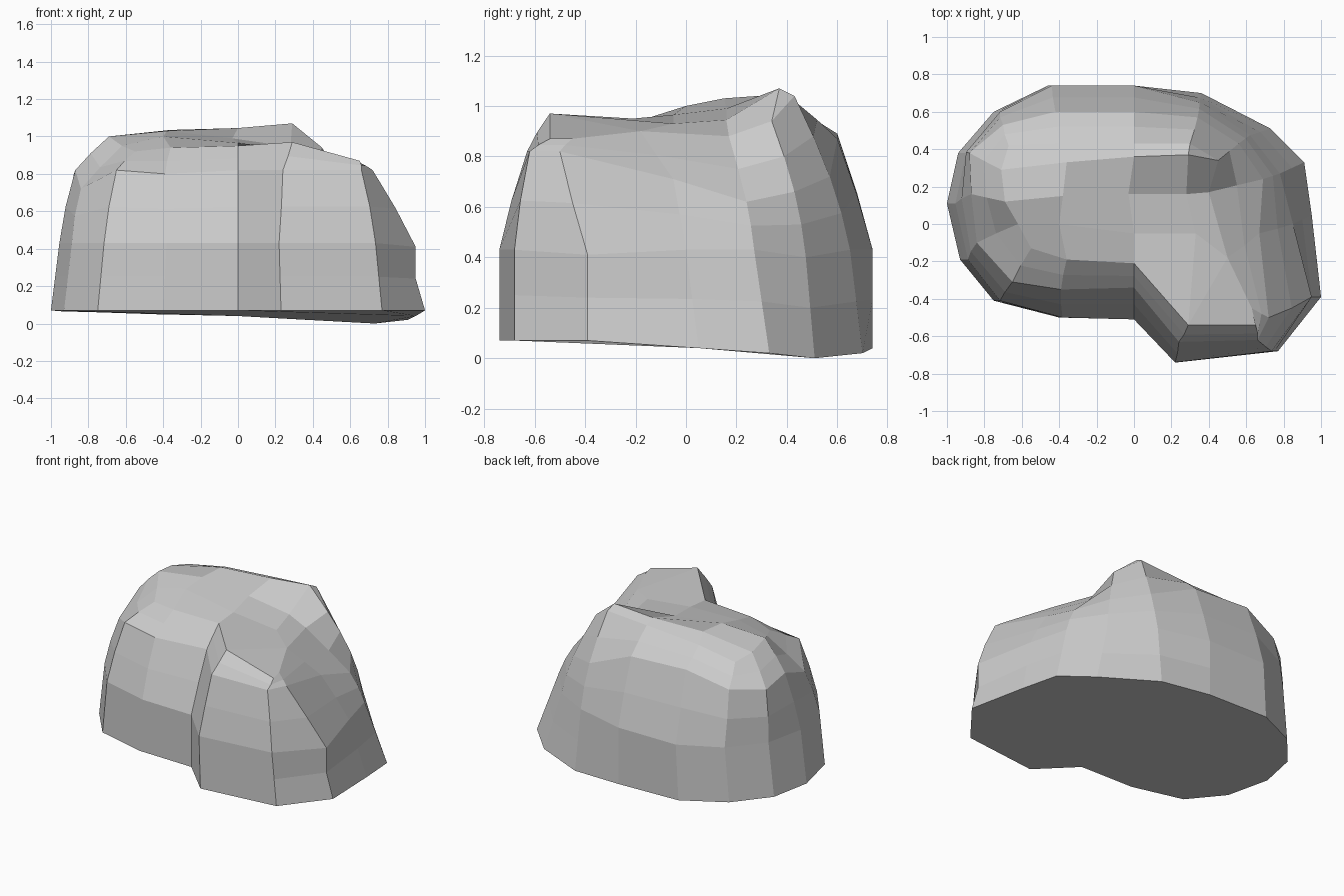
import bpy, bmesh
from mathutils import Vector

# Cross-section rings, counter-clockwise from the front notch
base = [(0, -.51, .07), (.23, -.74, .07), (.77, -.68, .07), (1, -.39, .07),
        (.95, .05, .04), (.91, .33, .02), (.73, .51, 0), (.36, .70, .02),
        (0, .74, .04), (-.46, .74, .05), (-.75, .60, .06), (-.94, .38, .065),
        (-1, .11, .07), (-.93, -.19, .07), (-.75, -.41, .07), (-.40, -.50, .07)]
shoulder = [(0, -.34, .82), (.24, -.63, .82), (.66, -.62, .82), (.72, -.50, .82),
            (.67, -.05, .71), (.69, .24, .62), (.56, .43, .66), (.34, .57, .72),
            (0, .60, .87), (-.42, .60, .89), (-.70, .53, .80), (-.88, .38, .79),
            (-.87, .16, .82), (-.84, -.10, .72), (-.65, -.31, .82), (-.39, -.35, .80)]
rim = [(0, -.21, .95), (.29, -.54, .97), (.65, -.54, .87), (.63, -.45, .87),
       (.50, -.18, .90), (.40, .17, .88), (.45, .34, .94), (.30, .43, 1.04),
       (0, .43, 1.02), (-.40, .43, .99), (-.67, .42, .94), (-.71, .29, .97),
       (-.69, .12, 1.0), (-.62, 0, .95), (-.55, -.13, .92), (-.36, -.19, .94)]

# Points on the uneven crown
crown = dict(A=(.28, .16, .945), P=(.29, .37, 1.07), B=(0, .36, 1.045),
             C=(-.36, .33, 1.035), D=(-.03, .16, .99), E=(-.38, .15, 1.03),
             F=(0, -.05, .965), G=(-.40, 0, 1.0), H=(.33, -.05, .93))
crown_faces = ["1 2 3 4", "1 4 H", "0 1 H F", "H 4 5 A", "F H A D", "A 5 6 P",
               "6 7 P", "P 7 8 B", "D A P B", "B 8 9 C", "E D B C", "G F D E",
               "15 0 F G", "14 15 G 13", "13 G E 12", "12 E C 11", "C 9 10 11"]


def blend(a, b, t, swell=1.0):
    out = []
    for p, q in zip(a, b):
        v = Vector(p).lerp(Vector(q), t)
        out.append((v.x * swell, v.y * swell, v.z))
    return out


# Near-vertical wall ring; the back right corner leans in as a gully
wall = [(x * .955, y, .43) for x, y, z in base]
low_wall = blend(base, wall, .5)
low_wall[3] = (.95, -.39, .24)
wall[3:8] = [(.95, -.39, .41), (.85, 0, .43), (.78, .27, .43), (.62, .475, .40), (.35, .65, .43)]
low_wall[4:8] = blend(base, wall, .5)[4:8]
rings = [base, low_wall, wall, blend(wall, shoulder, .5, 1.01), shoulder,
         blend(shoulder, rim, .5, 1.01), rim]

bm = bmesh.new()
loops = [[bm.verts.new(p) for p in ring] for ring in rings]
n = len(base)

# Sides and underside
for low, high in zip(loops, loops[1:]):
    for i in range(n):
        j = (i + 1) % n
        bm.faces.new((low[i], low[j], high[j], high[i]))
bm.faces.new(loops[0][::-1])

# Crown
named = {str(i): v for i, v in enumerate(loops[-1])}
named.update({k: bm.verts.new(p) for k, p in crown.items()})
for face in crown_faces:
    bm.faces.new([named[k] for k in face.split()])

bmesh.ops.recalc_face_normals(bm, faces=bm.faces[:])
mesh = bpy.data.meshes.new("boulder")
bm.to_mesh(mesh)
bm.free()
bpy.context.collection.objects.link(bpy.data.objects.new("boulder", mesh))
